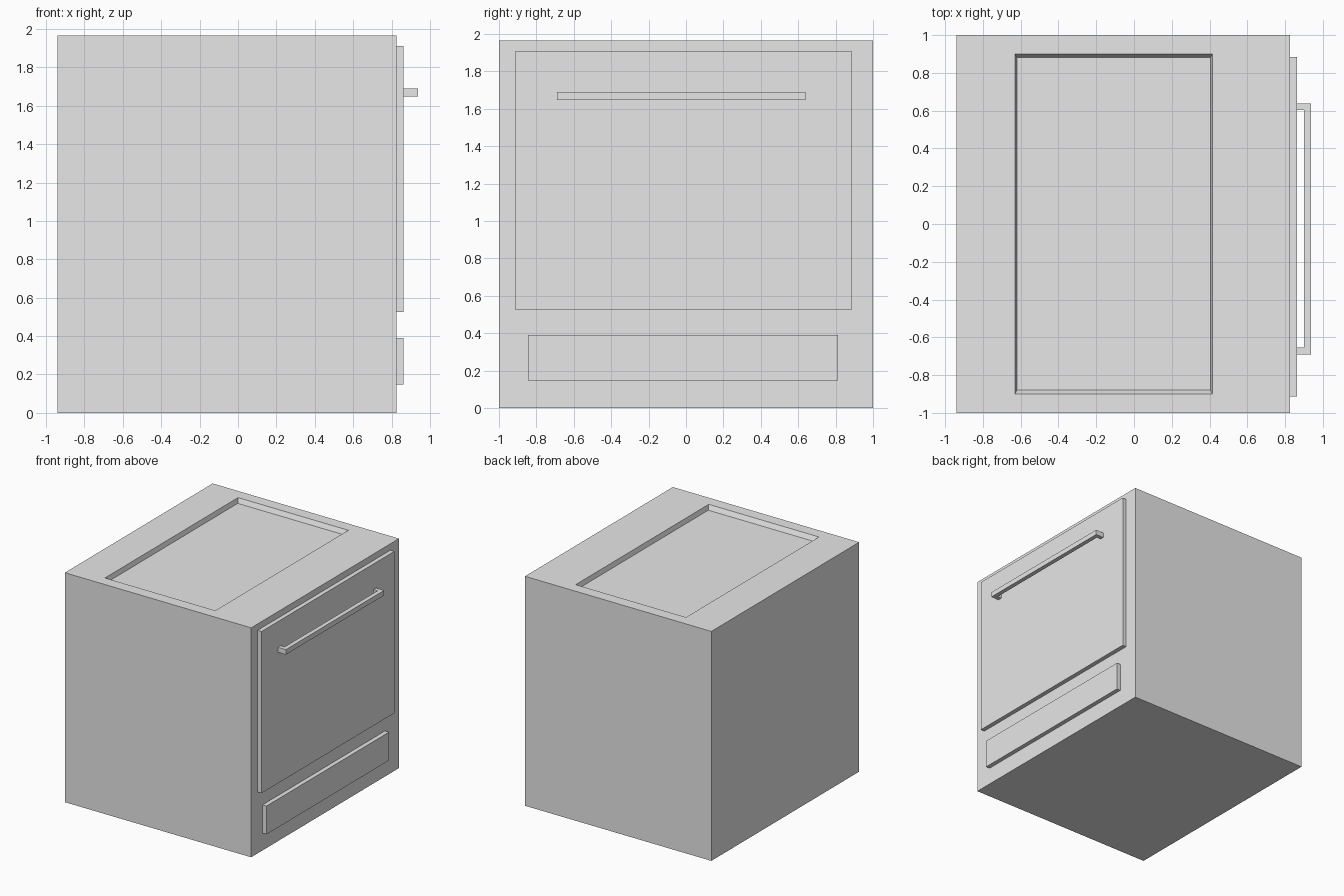
import bpy
import bmesh

cube = bpy.data.objects.get("Cube")
if cube:
    bpy.data.objects.remove(cube, do_unlink=True)

# Single grey finish
grey = bpy.data.materials.new("light_grey")
grey.use_nodes = True
grey.diffuse_color = (0.8, 0.8, 0.8, 1)
grey.node_tree.nodes["Principled BSDF"].inputs["Base Color"].default_value = grey.diffuse_color


def loft(name, rings):
    """Join outlines of equal point count, given as (points, z), and cap both ends."""
    bm = bmesh.new()
    loops = [[bm.verts.new((x, y, z)) for x, y in points] for points, z in rings]
    for low, high in zip(loops, loops[1:]):
        for i in range(len(low)):
            j = (i + 1) % len(low)
            bm.faces.new((low[i], low[j], high[j], high[i]))
    bm.faces.new(loops[0][::-1])
    bm.faces.new(loops[-1])
    bmesh.ops.recalc_face_normals(bm, faces=bm.faces)
    mesh = bpy.data.meshes.new(name)
    bm.to_mesh(mesh)
    bm.free()
    mesh.materials.append(grey)
    obj = bpy.data.objects.new(name, mesh)
    bpy.context.collection.objects.link(obj)
    return obj


def rect(x0, x1, y0, y1):
    return [(x0, y0), (x1, y0), (x1, y1), (x0, y1)]


# Cabinet body with a shallow, slightly tapered recess in the top
side, top = 0.825, 1.965
outline = rect(-0.94, side, -1, 1)
loft("cabinet_body", [
    (outline, 0),
    (outline, top),
    (rect(-0.63, 0.415, -0.9, 0.9), top),
    (rect(-0.62, 0.405, -0.88, 0.882), top - 0.04),
])

# Door and drawer panels on the left side
panel = 0.862
for name, y0, y1, z0, z1 in (
    ("oven_door", -0.912, 0.885, 0.525, 1.91),
    ("bottom_drawer", -0.845, 0.812, 0.147, 0.39),
):
    shape = rect(side, panel, y0, y1)
    loft(name, [(shape, z0), (shape, z1)])

# U-shaped door handle
inner, outer = 0.9, 0.937
grip = [(panel, -0.69), (outer, -0.69), (outer, 0.638), (panel, 0.638),
        (panel, 0.604), (inner, 0.604), (inner, -0.653), (panel, -0.653)]
loft("door_handle", [(grip, 1.647), (grip, 1.69)])
